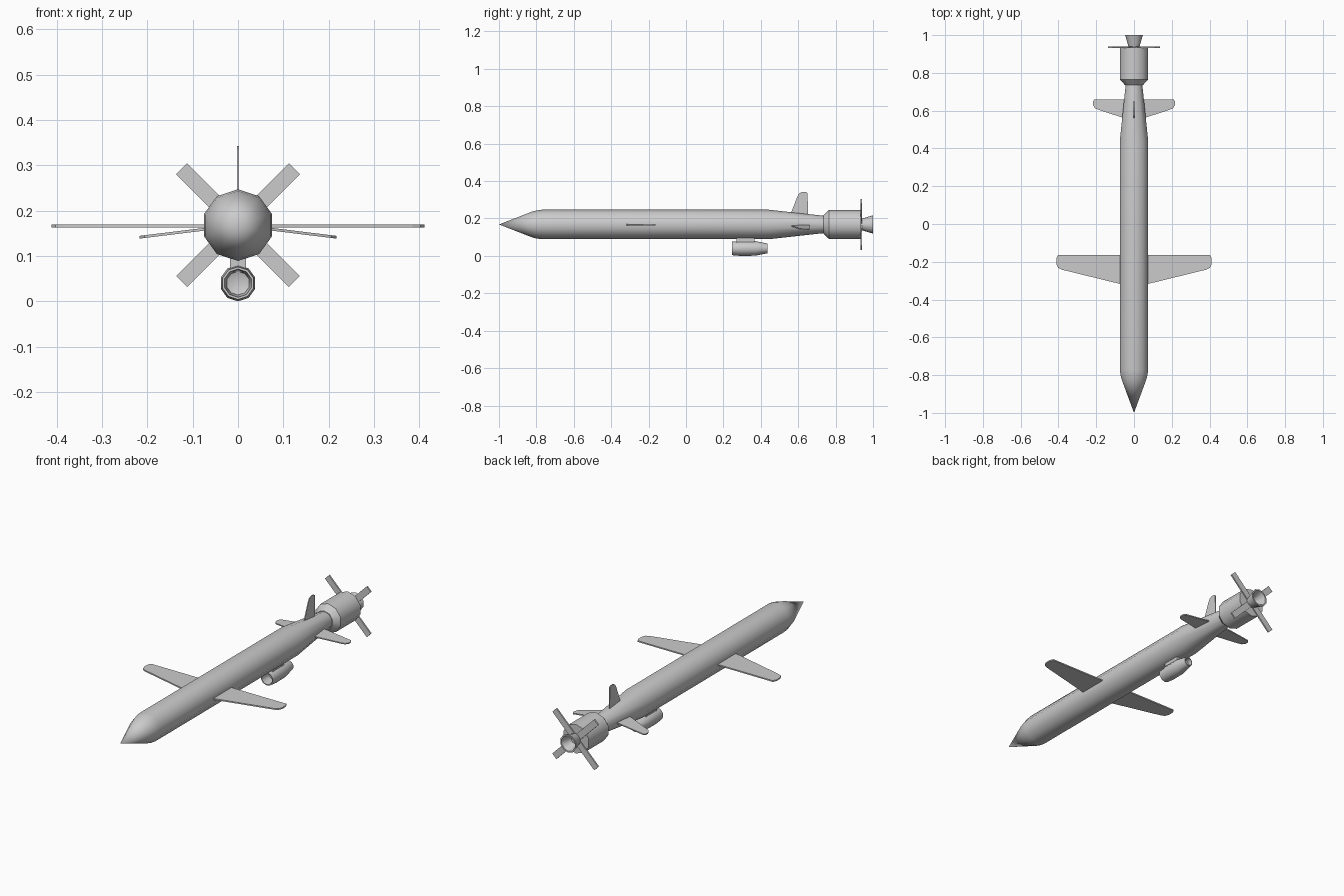
import bpy, bmesh, math
from mathutils import Matrix, Vector

if "Cube" in bpy.data.objects:
    bpy.data.objects.remove(bpy.data.objects["Cube"])

AXIS = 0.168   # height of the body axis


def finish(name, bm, angle=None):
    bmesh.ops.recalc_face_normals(bm, faces=bm.faces)
    mesh = bpy.data.meshes.new(name)
    bm.to_mesh(mesh)
    bm.free()
    ob = bpy.data.objects.new(name, mesh)
    bpy.context.collection.objects.link(ob)
    if angle:
        bpy.ops.object.select_all(action='DESELECT')
        bpy.context.view_layer.objects.active = ob
        ob.select_set(True)
        bpy.ops.object.shade_smooth_by_angle(angle=math.radians(angle))
    return ob


def lathe(name, profile, z, sides=10, angle=40):
    """Turn a (y, radius) profile around a lengthwise axis at height z."""
    bm = bmesh.new()
    rings = []
    for y, r in profile:
        if r == 0:
            rings.append([bm.verts.new((0, y, z))] * sides)
        else:
            rings.append([bm.verts.new((r * math.sin(2 * math.pi * i / sides), y,
                                        z + r * math.cos(2 * math.pi * i / sides)))
                          for i in range(sides)])
    for a, b in zip(rings, rings[1:]):
        for i in range(sides):
            j = (i + 1) % sides
            bm.faces.new(dict.fromkeys((a[i], a[j], b[j], b[i])))
    return finish(name, bm, angle)


def plate(name, outline, thick, matrix):
    """Extrude a flat (span, y) outline, centred on its thickness."""
    bm = bmesh.new()
    face = bm.faces.new([bm.verts.new((s, y, -thick / 2)) for s, y in outline])
    ext = bmesh.ops.extrude_face_region(bm, geom=[face])
    top = [v for v in ext['geom'] if isinstance(v, bmesh.types.BMVert)]
    bmesh.ops.translate(bm, vec=(0, 0, thick), verts=top)
    bm.transform(matrix)
    return finish(name, bm)


def box(name, centre, size):
    bm = bmesh.new()
    bmesh.ops.create_cube(bm, size=1)
    bm.transform(Matrix.Translation(centre) @ Matrix.Diagonal((*size, 1)))
    return finish(name, bm)


# Fuselage with pointed nose and tapered tail
lathe("fuselage", [(-1, 0), (-0.825, 0.068), (-0.80, 0.075), (-0.77, 0.079),
                   (0.44, 0.079), (0.74, 0.046), (0.745, 0)], AXIS)

# Booster and its hollow nozzle
lathe("booster", [(0.735, 0), (0.735, 0.05), (0.765, 0.078),
                  (0.935, 0.078), (0.935, 0)], AXIS)
lathe("nozzle", [(0.93, 0.028), (1.0, 0.049), (1.0, 0.041),
                 (0.945, 0.022), (0.945, 0)], AXIS)

# Hollow intake pod and pylon
lathe("engine_pod", [(0.31, 0), (0.30, 0.026), (0.245, 0.031), (0.245, 0.036),
                     (0.29, 0.04), (0.37, 0.039), (0.435, 0.026), (0.435, 0.021),
                     (0.41, 0.02), (0.41, 0)], 0.04)
box("pod_pylon", (0, 0.318, 0.085), (0.036, 0.095, 0.04))

# Main wings, drooping tailplanes and upright fin
wing = [(0.03, -0.163), (0.03, -0.328), (0.385, -0.241), (0.402, -0.232),
        (0.411, -0.212), (0.411, -0.182), (0.402, -0.163)]
tail = [(0.02, 0.66), (0.02, 0.55), (0.19, 0.605), (0.208, 0.613),
        (0.219, 0.632), (0.219, 0.648), (0.211, 0.66)]
fin = [(0.03, 0.653), (0.03, 0.55), (0.067, 0.563), (0.15, 0.596),
       (0.167, 0.606), (0.174, 0.62), (0.174, 0.642), (0.168, 0.65)]
for label, s in (("right", 1), ("left", -1)):
    mirror = Matrix.Diagonal((s, 1, 1, 1))
    plate(label + "_wing", wing, 0.007,
          mirror @ Matrix.Translation((0, 0, 0.166)))
    plate(label + "_tailplane", tail, 0.006,
          mirror @ Matrix.Translation((0, 0, AXIS)) @ Matrix.Rotation(math.radians(7), 4, 'Y'))
plate("upright_fin", fin, 0.005,
      Matrix.Translation((0, 0, AXIS)) @ Matrix.Rotation(math.radians(-90), 4, 'Y'))

# Four diagonal booster fins, thin along the length
for k in range(4):
    turn = Matrix.Rotation(math.radians(45 + 90 * k), 4, 'Y')
    ob = box("booster_fin_%d" % (k + 1), (0.1, 0.937, 0), (0.152, 0.008, 0.034))
    ob.data.transform(Matrix.Translation((0, 0, AXIS)) @ turn)
